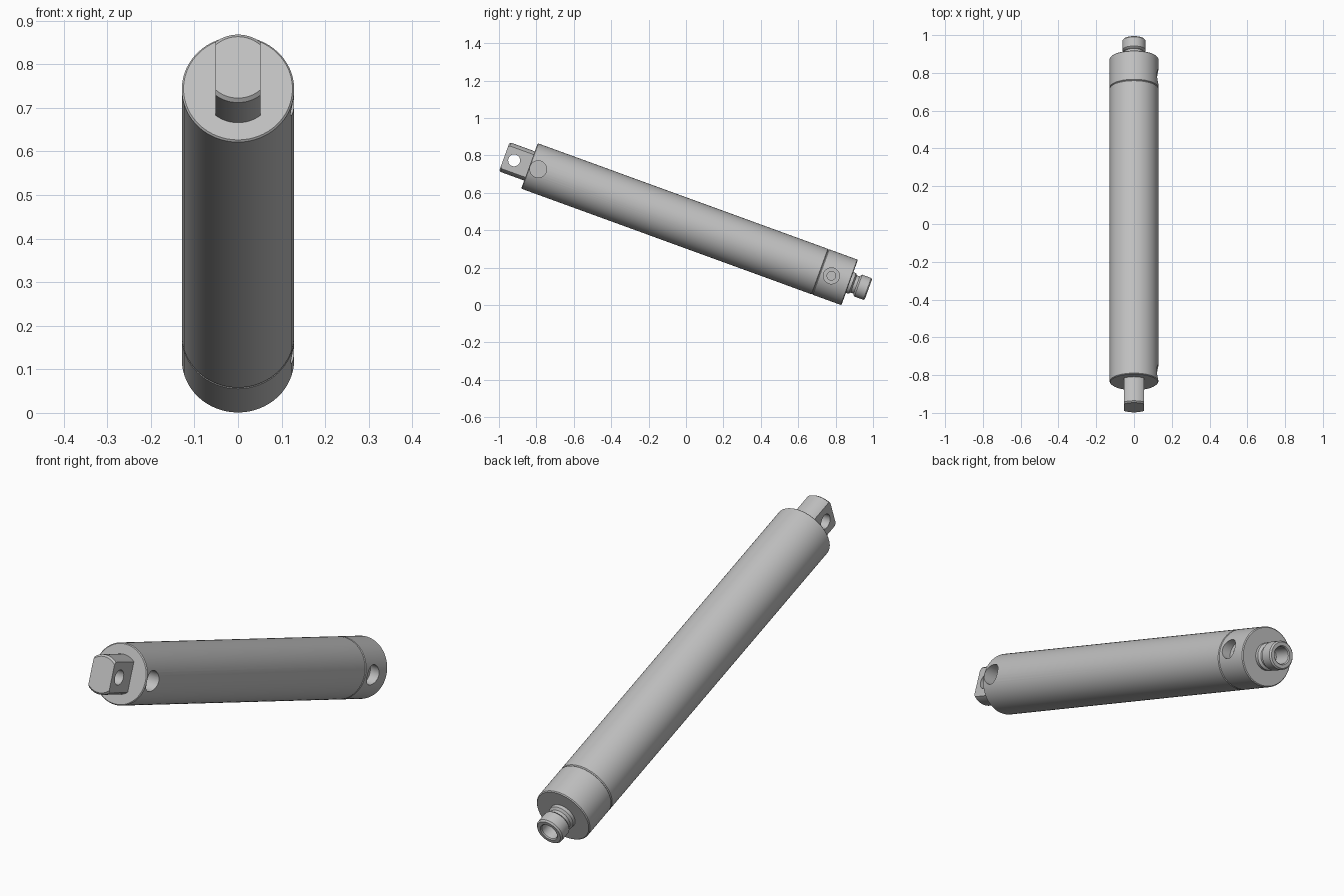
import bpy, bmesh, math
from mathutils import Matrix, Vector

if "Cube" in bpy.data.objects:
    bpy.data.objects.remove(bpy.data.objects["Cube"])

SEGMENTS = 64
R = 0.129          # barrel radius
BODY = 1.822       # barrel length, front face to rear face
JOINT = 1.655      # where the tube meets the head

# The cylinder is built along local y, then tilted nose up
TILT = Matrix.Translation((0, -0.837, 0.744)) @ Matrix.Rotation(math.radians(-20), 4, 'X')

steel = bpy.data.materials.new("grey steel")
steel.use_nodes = True
steel.diffuse_color = (0.53, 0.53, 0.53, 1)
steel.node_tree.nodes["Principled BSDF"].inputs["Base Color"].default_value = steel.diffuse_color


def finish(bm, name):
    bmesh.ops.recalc_face_normals(bm, faces=bm.faces)
    mesh = bpy.data.meshes.new(name)
    bm.to_mesh(mesh)
    bm.free()
    mesh.materials.append(steel)
    obj = bpy.data.objects.new(name, mesh)
    bpy.context.collection.objects.link(obj)
    obj.matrix_world = TILT
    return obj


def lathe(profile):
    """Solid of revolution about local y from (radius, y) points."""
    bm = bmesh.new()
    rings = []
    for r, y in profile:
        ring = []
        for i in range(SEGMENTS):
            a = math.tau * i / SEGMENTS
            ring.append(bm.verts.new((r * math.cos(a), y, r * math.sin(a))))
        rings.append(ring)
    for lo, hi in zip(rings, rings[1:]):
        for i in range(SEGMENTS):
            j = (i + 1) % SEGMENTS
            bm.faces.new((lo[i], lo[j], hi[j], hi[i]))
    bm.faces.new(rings[0])
    bm.faces.new(rings[-1])
    return bm


def drill(obj, y, radius, x_from, x_to):
    """Cut a round sideways hole along x."""
    bm = bmesh.new()
    place = Matrix.Translation(((x_from + x_to) / 2, y, 0)) @ Matrix.Rotation(math.pi / 2, 4, 'Y')
    bmesh.ops.create_cone(bm, cap_ends=True, segments=40, radius1=radius, radius2=radius,
                          depth=x_to - x_from, matrix=place)
    cutter = finish(bm, "hole_cutter")
    cutter.hide_render = True
    mod = obj.modifiers.new("hole", 'BOOLEAN')
    mod.operation = 'DIFFERENCE'
    mod.solver = 'EXACT'
    mod.object = cutter
    bpy.context.view_layer.objects.active = obj
    bpy.ops.object.modifier_apply(modifier=mod.name)
    bpy.data.objects.remove(cutter)


# Barrel tube with a chamfered front rim and a blind port
c = 0.004
tube = finish(lathe([(R - c, 0), (R, c), (R, JOINT - c), (R - c, JOINT)]), "barrel_tube")
drill(tube, 0.05, 0.045, 0.06, 0.2)

# Screwed head with a stepped port
head = finish(lathe([(R - c, JOINT), (R, c + JOINT), (R, BODY - c), (R - c, BODY)]), "barrel_head")
drill(head, 1.718, 0.043, 0.085, 0.2)
drill(head, 1.718, 0.023, 0.02, 0.2)

# Mounting tang: a round bar with two flats and a pin hole
bm = lathe([(0.075, -0.143), (0.083, -0.135), (0.083, 0)])
for side in (1, -1):
    cut = bmesh.ops.bisect_plane(bm, geom=bm.verts[:] + bm.edges[:] + bm.faces[:],
                                 plane_co=(side * 0.052, 0, 0), plane_no=Vector((side, 0, 0)),
                                 clear_outer=True)
    edges = [e for e in cut["geom_cut"] if isinstance(e, bmesh.types.BMEdge)]
    bmesh.ops.holes_fill(bm, edges=edges)
tang = finish(bm, "mounting_tang")
drill(tang, -0.087, 0.032, -0.2, 0.2)

# Piston rod end: collar, neck, chamfered nose and a blind bore
rod = finish(lathe([
    (0.059, BODY), (0.059, 1.837), (0.049, 1.845), (0.049, 1.862),
    (0.057, 1.865), (0.062, 1.871), (0.062, 1.922), (0.056, 1.929),
    (0.041, 1.929), (0.037, 1.924), (0.037, 1.84)]), "piston_rod")

for obj in (tube, head, tang, rod):
    bpy.ops.object.select_all(action='DESELECT')
    obj.select_set(True)
    bpy.context.view_layer.objects.active = obj
    bpy.ops.object.shade_smooth_by_angle(angle=math.radians(30))
